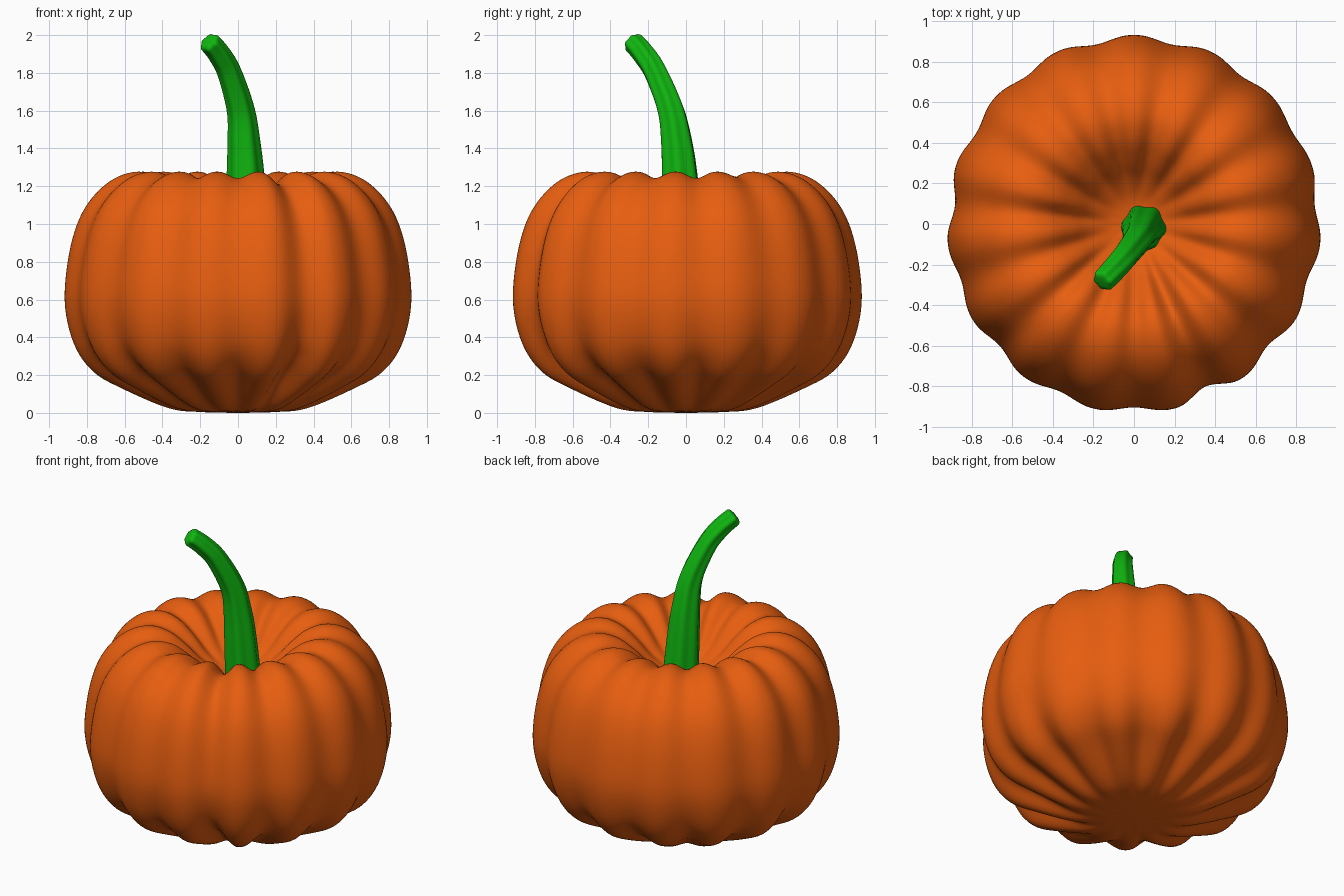
import bpy, bmesh, math
from mathutils import Vector

if "Cube" in bpy.data.objects:
    bpy.data.objects.remove(bpy.data.objects["Cube"])


def spline(points, steps):
    """Catmull-Rom samples through points of any dimension."""
    p = [points[0]] + points + [points[-1]]
    out = []
    for i in range(1, len(p) - 2):
        for s in range(steps):
            t = s / steps
            out.append([0.5 * (2 * b + (c - a) * t + (2 * a - 5 * b + 4 * c - d) * t * t
                               + (3 * b - a - 3 * c + d) * t ** 3)
                        for a, b, c, d in zip(*p[i - 1:i + 3])])
    return out + [list(points[-1])]


def loft(name, rings, color, angle):
    """Skin a list of closed rings and cap both ends."""
    bm = bmesh.new()
    loops = [[bm.verts.new(v) for v in ring] for ring in rings]
    n = len(loops[0])
    for a, b in zip(loops, loops[1:]):
        for i in range(n):
            j = (i + 1) % n
            bm.faces.new((a[i], a[j], b[j], b[i]))
    for ring in (loops[0], loops[-1]):
        c = bm.verts.new(sum((v.co for v in ring), Vector()) / n)
        for i in range(n):
            bm.faces.new((ring[i], ring[(i + 1) % n], c))
    bmesh.ops.recalc_face_normals(bm, faces=bm.faces)
    mesh = bpy.data.meshes.new(name)
    bm.to_mesh(mesh)
    bm.free()
    obj = bpy.data.objects.new(name, mesh)
    bpy.context.collection.objects.link(obj)
    mat = bpy.data.materials.new(name + "_color")
    mat.diffuse_color = color
    mat.use_nodes = True
    mat.node_tree.nodes["Principled BSDF"].inputs["Base Color"].default_value = mat.diffuse_color
    mesh.materials.append(mat)
    bpy.context.view_layer.objects.active = obj
    obj.select_set(True)
    bpy.ops.object.shade_smooth_by_angle(angle=math.radians(angle))
    obj.select_set(False)
    return obj


# Pumpkin body: profile of (radius, height, groove depth), bottom to sunken top
profile = spline([(0.03, 0.005, 0), (0.2, 0.005, 0), (0.37, 0.025, 0.014), (0.615, 0.128, 0.045),
                  (0.77, 0.218, 0.05), (0.87, 0.36, 0.037), (0.92, 0.57, 0.028),
                  (0.905, 0.8, 0.028), (0.855, 1.0, 0.03), (0.775, 1.14, 0.032),
                  (0.66, 1.24, 0.034), (0.53, 1.277, 0.034), (0.41, 1.245, 0.032),
                  (0.31, 1.165, 0.022), (0.22, 1.07, 0.008), (0.13, 1.01, 0), (0.04, 0.99, 0)], 5)
RIBS, SEG = 15, 240
deep = {11: 2.0, 12: 1.3, 8: 1.2, 6: 1.3, 0: 0.8}   # uneven grooves
rings = []
for k, (r, z, depth) in enumerate(profile):
    lo, hi = profile[max(k - 1, 0)], profile[min(k + 1, len(profile) - 1)]
    tr, tz = hi[0] - lo[0], hi[1] - lo[1]
    length = math.hypot(tr, tz)
    ring = []
    for i in range(SEG):
        a = math.tau * i / SEG
        u = (a - math.radians(18)) / math.tau * RIBS    # whole numbers are rib crests
        groove = (0.5 - 0.5 * math.cos(math.tau * u)) ** 1.2
        d = depth * groove * deep.get(math.floor(u) % RIBS, 1)
        rr, zz = r - d * tz / length, z + d * tr / length
        ring.append((rr * math.cos(a), 1.01 * rr * math.sin(a), max(zz, 0)))
    rings.append(ring)
for v in range(2):
    rings[v] = [(x, y, 0) for x, y, z in rings[v]]
loft("pumpkin_body", rings, (0.8, 0.112, 0.005, 1), 60)

# Stem: curved, tapering and fluted; (x, y, z, radius)
path = spline([(0.05, -0.015, 0.96, 0.113), (0.04, -0.033, 1.25, 0.1), (0.032, -0.048, 1.42, 0.088),
               (0.015, -0.08, 1.6, 0.074), (-0.045, -0.16, 1.8, 0.064),
               (-0.1, -0.225, 1.9, 0.06), (-0.15, -0.278, 1.96, 0.057)], 6)
stem = []
for k, (x, y, z, r) in enumerate(path):
    t = (Vector(path[min(k + 1, len(path) - 1)][:3]) - Vector(path[max(k - 1, 0)][:3])).normalized()
    side = Vector((0, 1, 0)).cross(t).normalized()
    up = t.cross(side)
    stem.append([Vector((x, y, z)) + r * (0.95 + 0.06 * math.cos(6 * a + 0.5)) *
                 (side * math.cos(a) + up * math.sin(a))
                 for a in (math.tau * i / 48 for i in range(48))])
# Rounded tip
c = sum(stem[-1], Vector()) / 48
base = stem[-1]
for s, h in ((0.9, 0.01), (0.7, 0.016), (0.35, 0.018)):
    stem.append([c + (v - c) * s + t * h for v in base])
loft("stem", stem, (0.005, 0.47, 0.005, 1), 60)
